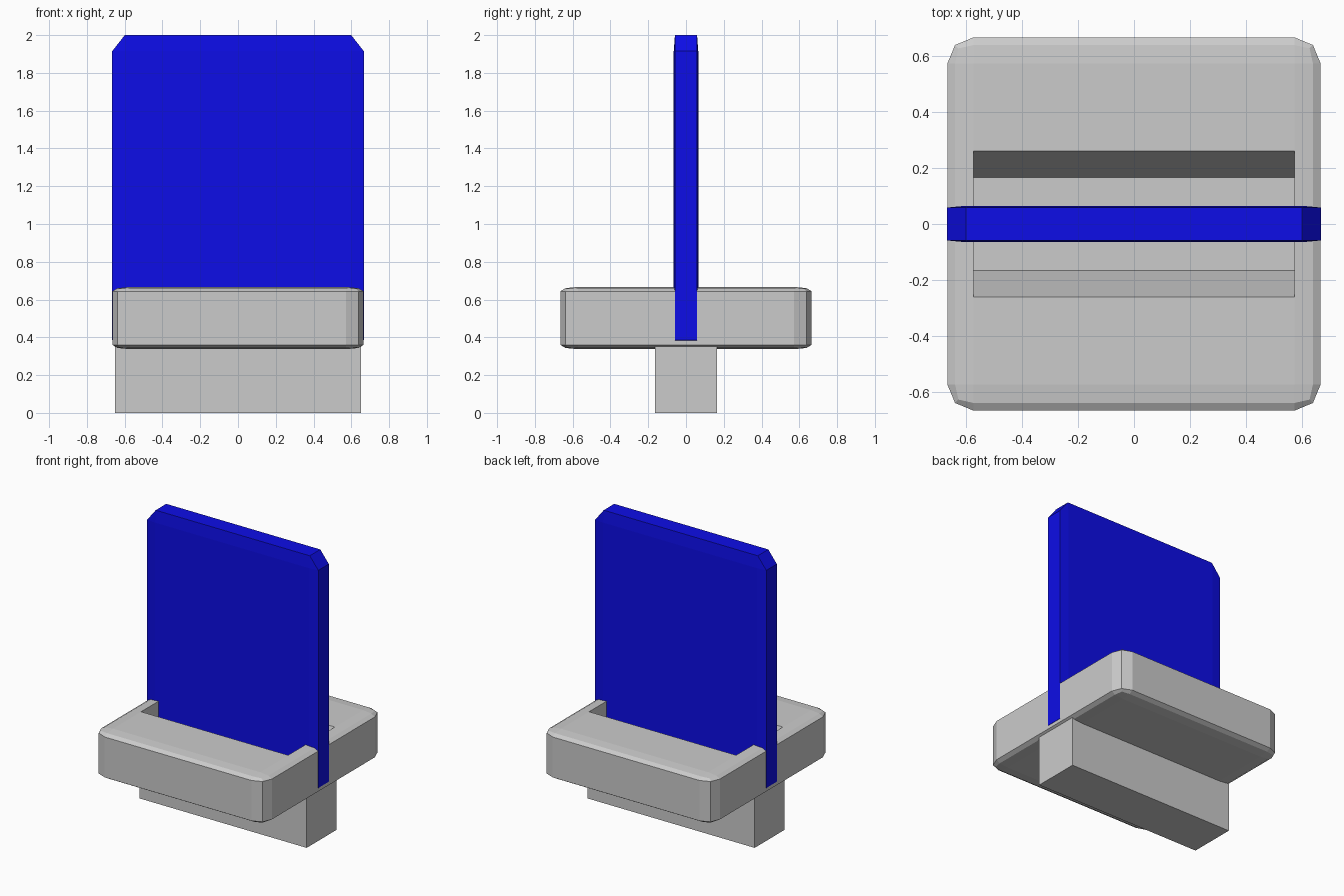
import bpy, bmesh
from mathutils import Vector

if "Cube" in bpy.data.objects:
    bpy.data.objects.remove(bpy.data.objects["Cube"])


def block(name, size, z0, bevel=0.0, segments=1, shape=None):
    """Unit cube bevelled before scaling, so bevels stretch with the block."""
    bm = bmesh.new()
    bmesh.ops.create_cube(bm, size=1)
    if bevel:
        bmesh.ops.bevel(bm, geom=bm.edges[:], offset=bevel, segments=segments,
                        profile=0.5, affect='EDGES')
    bmesh.ops.scale(bm, vec=Vector(size), verts=bm.verts)
    bmesh.ops.translate(bm, vec=(0, 0, z0 + size[2] / 2), verts=bm.verts)
    if shape:
        shape(bm)
    bmesh.ops.recalc_face_normals(bm, faces=bm.faces)
    mesh = bpy.data.meshes.new(name)
    bm.to_mesh(mesh)
    bm.free()
    obj = bpy.data.objects.new(name, mesh)
    bpy.context.collection.objects.link(obj)
    return obj


def cut_groove(bm):
    """Tapered trough across the flat top: 0.52 wide at the rim, 0.33 at the floor."""
    def top_faces():
        z = max(v.co.z for v in bm.verts)
        return [f for f in bm.faces if all(abs(v.co.z - z) < 1e-4 for v in f.verts)]

    for y in (-0.26, 0.26):
        faces = top_faces()
        edges = list({e for f in faces for e in f.edges})
        verts = list({v for f in faces for v in f.verts})
        bmesh.ops.bisect_plane(bm, geom=faces + edges + verts,
                               plane_co=(0, y, 0), plane_no=(0, 1, 0))
    middle = min(top_faces(), key=lambda f: abs(f.calc_center_median().y))
    out = bmesh.ops.extrude_face_region(bm, geom=[middle])
    bmesh.ops.delete(bm, geom=[middle], context='FACES_ONLY')
    for v in (g for g in out['geom'] if isinstance(g, bmesh.types.BMVert)):
        v.co.y *= 0.165 / 0.26
        v.co.z = 0.42


# Grey foot and grooved base
block("foot", (1.30, 0.33, 0.40), 0)
block("base", (1.33, 1.33, 0.33), 0.337, bevel=0.07, segments=2, shape=cut_groove)

# Blue upright panel standing in the groove
panel = block("upright_panel", (1.332, 0.13, 1.70), 0.30, bevel=0.05)
blue = bpy.data.materials.new("blue")
blue.diffuse_color = (0.004, 0.004, 0.8, 1)
blue.use_nodes = True
blue.node_tree.nodes["Principled BSDF"].inputs["Base Color"].default_value = blue.diffuse_color
panel.data.materials.append(blue)
